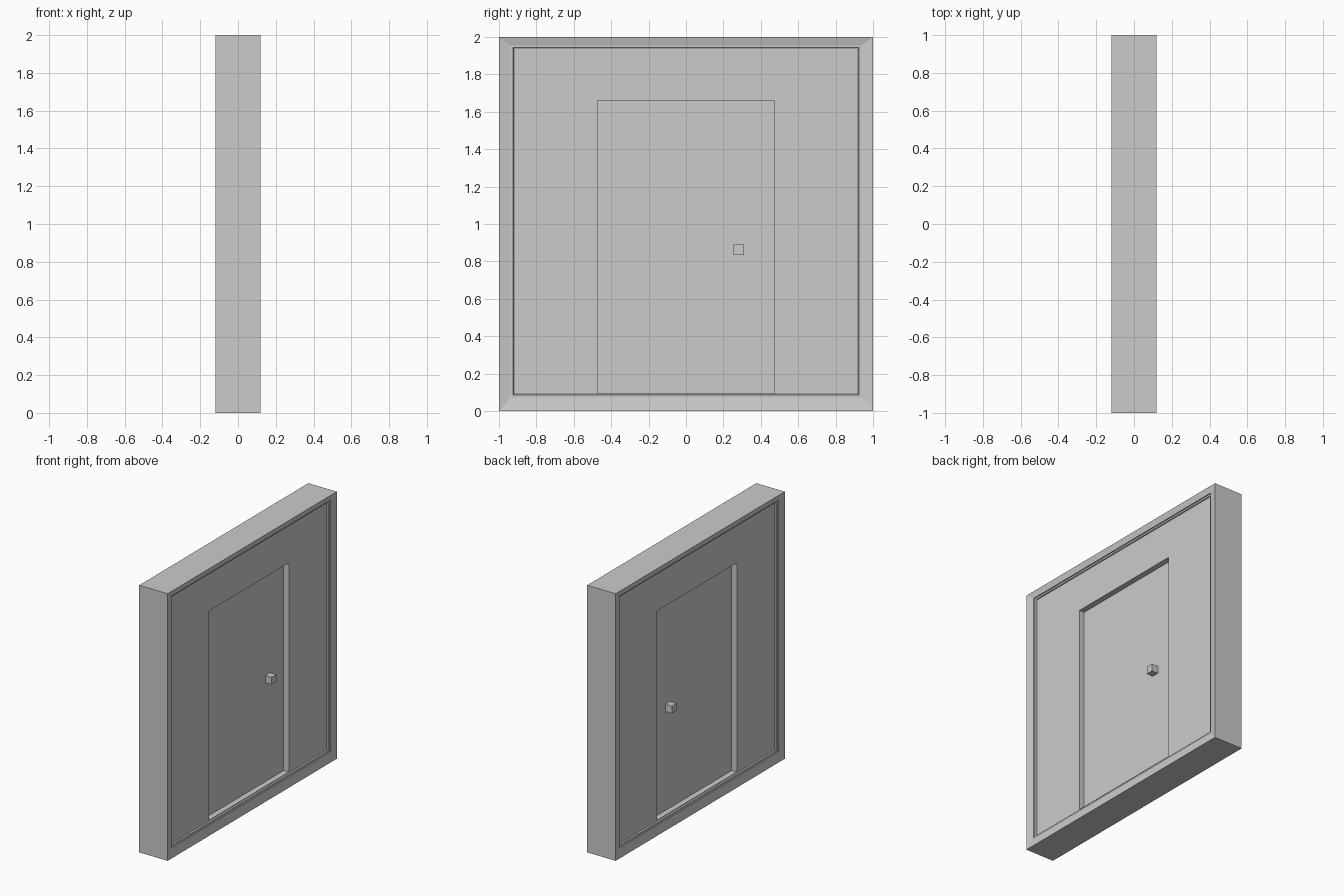
import bpy
import bmesh

if "Cube" in bpy.data.objects:
    bpy.data.objects.remove(bpy.data.objects["Cube"], do_unlink=True)

grey = bpy.data.materials.new("light_grey")
grey.use_nodes = True
colour = (0.6, 0.6, 0.6, 1)
grey.diffuse_color = colour
grey.node_tree.nodes["Principled BSDF"].inputs["Base Color"].default_value = colour


def finish(name, bm):
    bmesh.ops.recalc_face_normals(bm, faces=bm.faces)
    mesh = bpy.data.meshes.new(name)
    bm.to_mesh(mesh)
    bm.free()
    mesh.materials.append(grey)
    obj = bpy.data.objects.new(name, mesh)
    bpy.context.collection.objects.link(obj)
    return obj


def surround(name, rects):
    """Closed rectangular ring; each rect is (x, half width, bottom, top)."""
    bm = bmesh.new()
    loops = []
    for x, w, lo, hi in rects:
        corners = [(-w, lo), (w, lo), (w, hi), (-w, hi)]
        loops.append([bm.verts.new((x, y, z)) for y, z in corners])
    for a, b in zip(loops, loops[1:] + loops[:1]):
        for i in range(4):
            j = (i + 1) % 4
            bm.faces.new((a[i], a[j], b[j], b[i]))
    return finish(name, bm)


def box(name, x, y, z):
    """Box from (low, high) ranges on each axis."""
    bm = bmesh.new()
    bmesh.ops.create_cube(bm, size=1)
    for v in bm.verts:
        v.co = [r[0] if c < 0 else r[1] for c, r in zip(v.co, (x, y, z))]
    return finish(name, bm)


# Outer frame: sloping face, then a stepped lip down to the wall panel
half = [
    (0.09, 0.92, 0.09, 1.94),
    (0.098, 0.925, 0.085, 1.943),
    (0.098, 0.94, 0.07, 1.955),
    (0.106, 0.94, 0.07, 1.955),
    (0.118, 1.0, 0.0, 2.0),
]
surround("outer_frame", half + [(-x, w, lo, hi) for x, w, lo, hi in reversed(half)])

# Wall panel around the door opening
inner = (0.472, 0.095, 1.66)
outer = (0.92, 0.09, 1.94)
surround("wall_panel", [(0.09, *inner), (0.09, *outer), (-0.09, *outer), (-0.09, *inner)])

# Recessed door leaf
box("door", (-0.048, 0.048), (-0.472, 0.472), (0.095, 1.66))

# Square knob on each side
for side, s in (("front", 1), ("back", -1)):
    box("door_knob_" + side, sorted((s * 0.048, s * 0.1)), (0.255, 0.31), (0.835, 0.89))
